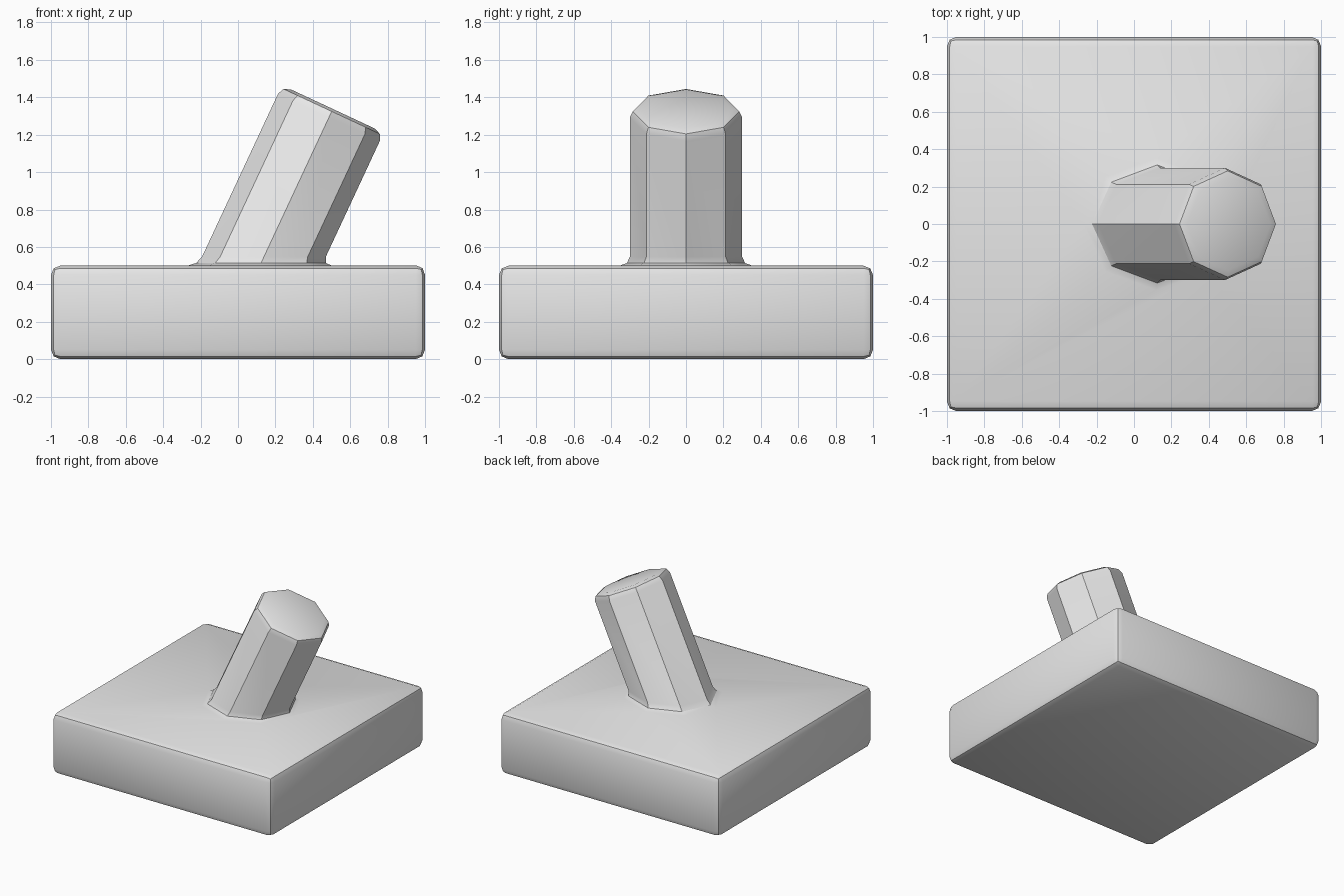
import bpy, math

# Remove the default cube
cube = bpy.data.objects.get("Cube")
if cube:
    bpy.data.objects.remove(cube, do_unlink=True)

BASE_HEIGHT = 0.5
POST_LENGTH = 1.2
TILT = math.radians(25)


def flat_material(name, colour):
    mat = bpy.data.materials.new(name)
    mat.use_nodes = True
    mat.diffuse_color = colour
    for node in mat.node_tree.nodes:
        if node.type == 'BSDF_PRINCIPLED':
            node.inputs["Base Color"].default_value = colour
    return mat


grey = flat_material("light grey", (0.8, 0.8, 0.8, 1))

# Leaning eight-sided post, starting at the middle of the base
mid = BASE_HEIGHT / 2
half = POST_LENGTH / 2
bpy.ops.mesh.primitive_cylinder_add(
    vertices=8, radius=0.3, depth=POST_LENGTH,
    location=(half * math.sin(TILT), 0, mid + half * math.cos(TILT)),
    rotation=(0, TILT, 0))
post = bpy.context.object
post.name = "leaning_post"
post.hide_render = True
post.data.materials.append(grey)

# Square slab base
bpy.ops.mesh.primitive_cube_add(size=2, location=(0, 0, mid))
base = bpy.context.object
base.name = "base_with_leaning_post"
base.scale.z = BASE_HEIGHT / 2
bpy.ops.object.transform_apply(location=False, rotation=False, scale=True)
base.data.materials.append(grey)

# Join the post to the slab, then round the outer edges and the joint
union = base.modifiers.new("join_post", 'BOOLEAN')
union.operation = 'UNION'
union.solver = 'EXACT'
union.object = post
bevel = base.modifiers.new("rounded_edges", 'BEVEL')
bevel.width = 0.05
bevel.segments = 2
bevel.limit_method = 'ANGLE'
bevel.angle_limit = math.radians(50)
for name in (union.name, bevel.name):
    bpy.ops.object.modifier_apply(modifier=name)
bpy.data.objects.remove(post, do_unlink=True)

bpy.ops.object.shade_smooth_by_angle(angle=math.radians(30))
